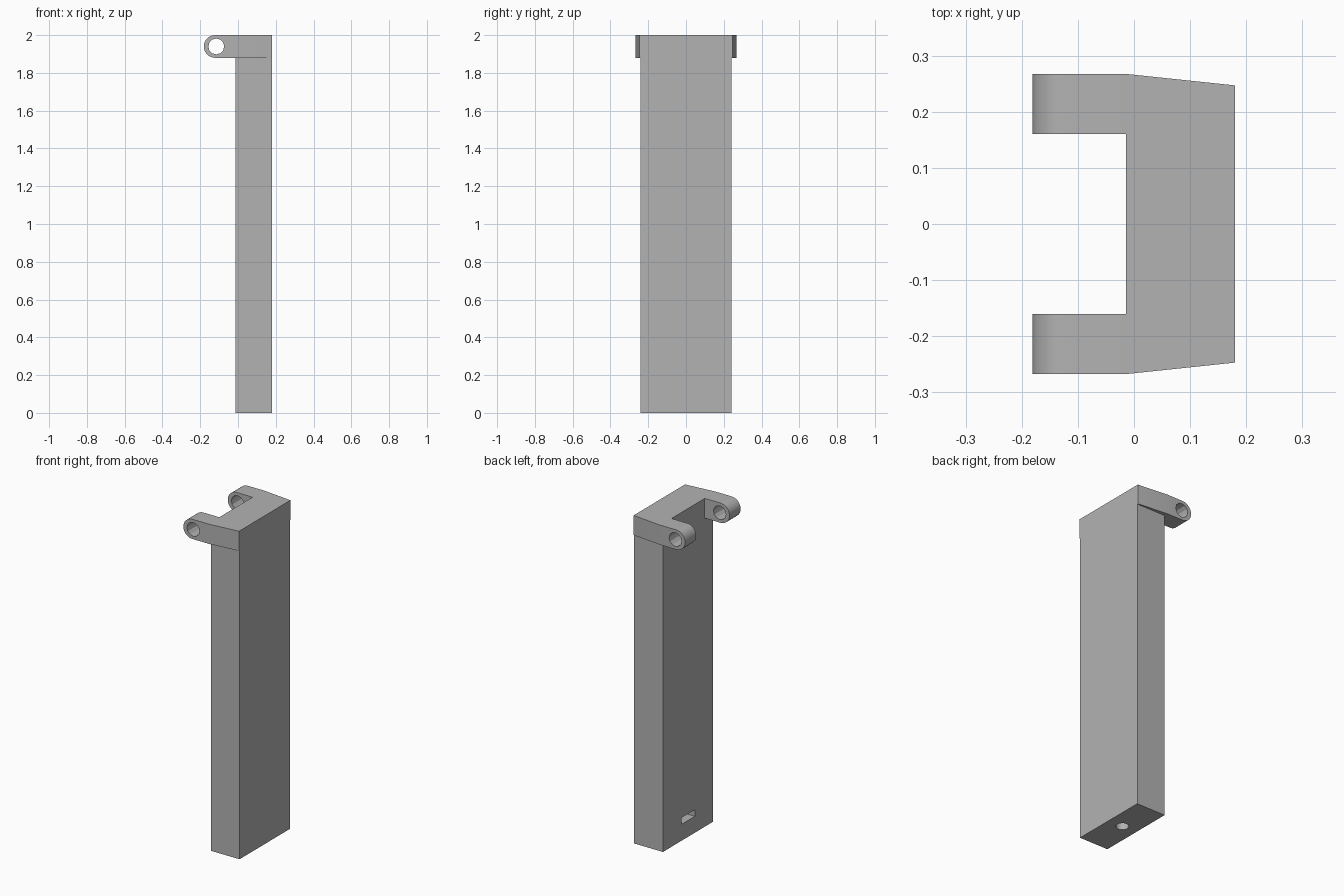
import bpy, bmesh, math
from mathutils import Vector

cube = bpy.data.objects.get("Cube")
if cube:
    bpy.data.objects.remove(cube, do_unlink=True)

grey = bpy.data.materials.new("plain grey")
grey.use_nodes = True
GREY = (0.45, 0.45, 0.45, 1)
grey.diffuse_color = GREY
grey.node_tree.nodes["Principled BSDF"].inputs["Base Color"].default_value = GREY


def prism(name, outline, offset):
    """Extrude a closed outline of 3D points along an offset."""
    bm = bmesh.new()
    face = bm.faces.new([bm.verts.new(p) for p in outline])
    grown = bmesh.ops.extrude_face_region(bm, geom=[face])
    verts = [v for v in grown["geom"] if isinstance(v, bmesh.types.BMVert)]
    bmesh.ops.translate(bm, verts=verts, vec=Vector(offset))
    bmesh.ops.recalc_face_normals(bm, faces=bm.faces)
    mesh = bpy.data.meshes.new(name)
    bm.to_mesh(mesh)
    bm.free()
    mesh.materials.append(grey)
    obj = bpy.data.objects.new(name, mesh)
    bpy.context.collection.objects.link(obj)
    return obj


def arc(radius, sides, start=0.0, sweep=math.tau):
    return [(radius * math.cos(start + sweep * i / sides),
             radius * math.sin(start + sweep * i / sides)) for i in range(sides)]


def boolean(obj, tool, operation="DIFFERENCE"):
    """Apply a boolean and discard the helper."""
    tool.hide_render = True
    mod = obj.modifiers.new("cut", "BOOLEAN")
    mod.operation, mod.object, mod.solver = operation, tool, "EXACT"
    bpy.context.view_layer.objects.active = obj
    bpy.ops.object.modifier_apply(modifier=mod.name)
    bpy.data.objects.remove(tool, do_unlink=True)


BACK, FRONT, TOP = 0.18, -0.014, 2.0
R = 0.06
PIVOT_X, PIVOT_Z = -0.121, TOP - R

# Column
w = 0.242
column = prism("column", [(FRONT, -w, 0), (BACK, -w, 0), (BACK, w, 0), (FRONT, w, 0)],
               (0, 0, TOP))

# Hinge head: forked plan, trimmed to a round-nosed side profile
half = [(-0.25, 0.16), (-0.25, 0.267), (-0.01, 0.267), (BACK, 0.247)]
plan = [(FRONT, 0.16)] + half
plan += [(x, -y) for x, y in reversed(plan)]
head = prism("hinge_head", [(x, y, 1.8) for x, y in plan], (0, 0, 0.3))
nose = arc(R, 24, math.pi / 2, math.pi) + [(0, -R)]
side = [(PIVOT_X + x, PIVOT_Z + z) for x, z in nose] + [(0.3, TOP - 2 * R), (0.3, TOP)]
boolean(head, prism("head_profile", [(x, -0.4, z) for x, z in side], (0, 0.8, 0)), "INTERSECT")
boolean(column, head, "UNION")

# Hinge pin holes through both arms
pin = [(PIVOT_X + 0.006 + x, -0.4, PIVOT_Z + z) for x, z in arc(0.042, 12)]
boolean(column, prism("pin_cutter", pin, (0, 0.8, 0)))

# Screw hole in the base
screw = [(0.083 + x, y, -0.1) for x, y in arc(0.036, 16)]
boolean(column, prism("screw_cutter", screw, (0, 0, 0.3)))

# Nut slot above the screw hole
s = 0.065
slot = [(-0.1, -s, 0.1), (0.09, -s, 0.1), (0.145, 0, 0.1), (0.09, s, 0.1), (-0.1, s, 0.1)]
boolean(column, prism("slot_cutter", slot, (0, 0, 0.04)))

# Smooth the round surfaces, keep the edges sharp
column.name = "hinged_column"
bpy.ops.object.select_all(action="DESELECT")
column.select_set(True)
bpy.context.view_layer.objects.active = column
bpy.ops.object.shade_smooth_by_angle(angle=math.radians(25))
